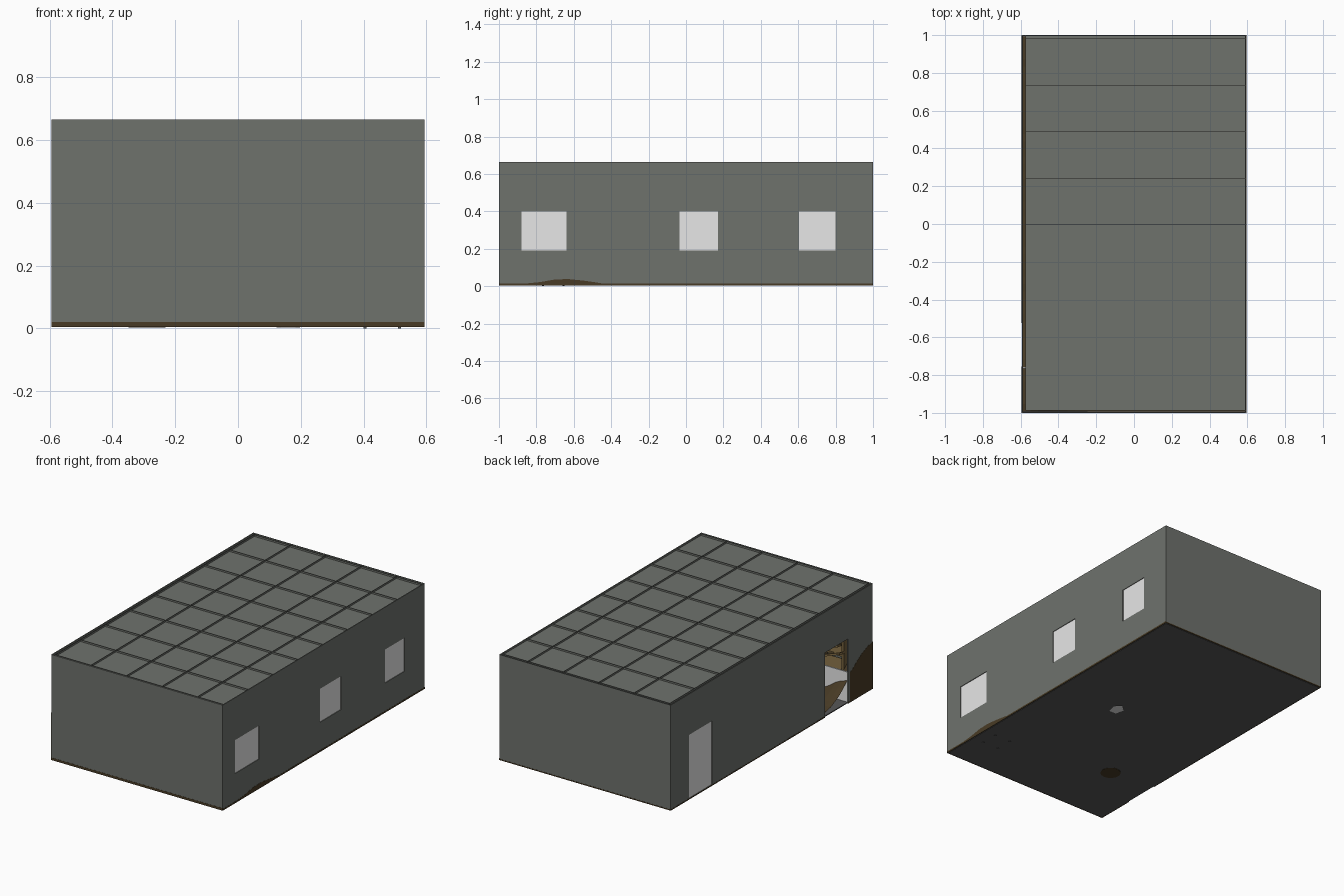
import bpy, bmesh, math, random
from mathutils import Vector, Matrix

if "Cube" in bpy.data.objects:
    bpy.data.objects.remove(bpy.data.objects["Cube"])
random.seed(4)

HX, HY, TOP = 0.594, 1.0, 0.665


def material(name, col):
    m = bpy.data.materials.new(name)
    m.diffuse_color = (*col, 1)
    m.use_nodes = True
    m.node_tree.nodes["Principled BSDF"].inputs["Base Color"].default_value = m.diffuse_color
    return m


GREY = material("concrete grey", (0.158, 0.168, 0.152))
FLOOR = material("dark floor grey", (0.095, 0.095, 0.095))
PALE = material("pale panel", (0.8, 0.8, 0.8))
DIRT = material("dirt brown", (0.066, 0.044, 0.019))
WOOD = material("old wood", (0.17, 0.115, 0.045))


def finish(name, bm, mat):
    me = bpy.data.meshes.new(name)
    bm.to_mesh(me)
    bm.free()
    ob = bpy.data.objects.new(name, me)
    bpy.context.collection.objects.link(ob)
    me.materials.append(mat)
    return ob


def add_box(bm, lo, hi):
    lo, hi = Vector(lo), Vector(hi)
    mtx = Matrix.Translation((lo + hi) / 2) @ Matrix.Diagonal((*(hi - lo), 1))
    bmesh.ops.create_cube(bm, size=1, matrix=mtx)


def box(name, lo, hi, mat):
    bm = bmesh.new()
    add_box(bm, lo, hi)
    return finish(name, bm, mat)


def side_wall(name, x0, x1, holes):
    """Long wall split into cells around rectangular openings."""
    ys = sorted({-HY, HY} | {v for h in holes for v in h[:2]})
    zs = sorted({0.006, TOP} | {v for h in holes for v in h[2:]})
    bm = bmesh.new()
    grid = {(i, j, k): bm.verts.new((x, y, z))
            for i, x in enumerate((x0, x1))
            for j, y in enumerate(ys) for k, z in enumerate(zs)}

    def solid(j, k):
        if not (0 <= j < len(ys) - 1 and 0 <= k < len(zs) - 1):
            return False
        cy, cz = (ys[j] + ys[j + 1]) / 2, (zs[k] + zs[k + 1]) / 2
        return not any(a < cy < b and c < cz < d for a, b, c, d in holes)

    for j in range(len(ys) - 1):
        for k in range(len(zs) - 1):
            if not solid(j, k):
                continue
            ring = [(j, k), (j + 1, k), (j + 1, k + 1), (j, k + 1)]
            for i in (0, 1):
                bm.faces.new([grid[(i, *r)] for r in ring])
            for e, (dj, dk) in enumerate(((0, -1), (1, 0), (0, 1), (-1, 0))):
                if not solid(j + dj, k + dk):
                    a, b = ring[e], ring[(e + 1) % 4]
                    bm.faces.new([grid[(0, *a)], grid[(0, *b)],
                                  grid[(1, *b)], grid[(1, *a)]])
    bmesh.ops.recalc_face_normals(bm, faces=bm.faces)
    return finish(name, bm, GREY)


# Walls with openings
T = 0.006
windows = [(-0.88, -0.64, 0.19, 0.40), (-0.035, 0.17, 0.19, 0.40), (0.605, 0.80, 0.19, 0.40)]
doors = [(-0.755, -0.525, 0.006, 0.41), (0.59, 0.82, 0.012, 0.41)]
side_wall("right_wall", HX - T, HX, windows)
side_wall("left_wall", -HX, -HX + T, doors)
for name, s in (("front_wall", -1), ("back_wall", 1)):
    ys = sorted((s * HY, s * (HY - T)))
    box(name, (-HX + T, ys[0], 0.006), (HX - T, ys[1], TOP), GREY)

# Pale window panes and the closed door
for n, (a, b, c, d) in enumerate(windows):
    box(f"window_{n + 1}", (HX - 0.008, a, c), (HX - 0.004, b, d), PALE)
a, b, c, d = doors[1]
box("closed_door", (-HX + 0.003, a, c), (-HX + 0.007, b, d), PALE)

# Ceiling slab, inset on the left and front, with thin raised tile ribs
CL, CF, CZ = -0.575, -0.988, 0.654
box("ceiling", (CL, CF, CZ - 0.006), (HX - T, HY - T, CZ), GREY)
bm = bmesh.new()
for i in range(5):
    x = CL + i * 0.246
    add_box(bm, (x, CF, CZ), (x + 0.002, HY - T, TOP))
for j in range(9):
    y = CF + j * 0.246
    add_box(bm, (CL, y, CZ), (HX - T, y + 0.002, TOP))
finish("ceiling_ribs", bm, GREY)

# Floor slab, stopping short at the open doorway
box("floor", (-HX + T, -HY + T, 0.004), (HX - T, HY - T, 0.010), FLOOR)


# Uneven dirt over the floor, heaped in the front left corner
def dirt_height(x, y):
    heap = 0.31 * math.exp(-((x + 0.59) / 0.16) ** 2 - ((y + 1.0) / 0.26) ** 2)
    bump = 0.03 * math.exp(-((x - 0.55) / 0.15) ** 2 - ((y + 0.65) / 0.13) ** 2)
    return 0.013 + heap + bump + random.uniform(0, 0.004)


bm = bmesh.new()
bmesh.ops.create_grid(bm, x_segments=30, y_segments=50, size=1)
for v in bm.verts:
    v.co.x *= HX - T - 0.001
    v.co.y *= HY - T - 0.001
    v.co.z = dirt_height(v.co.x, v.co.y)
finish("dirt_layer", bm, DIRT)

# Dirt band showing around the foot of the walls
E = 0.001
bm = bmesh.new()
add_box(bm, (-HX - E, -HY - E, 0.005), (HX + E, -HY + 0.003, 0.020))
add_box(bm, (-HX - E, HY - 0.003, 0.005), (HX + E, HY + E, 0.012))
add_box(bm, (HX - 0.003, -HY, 0.005), (HX + E, HY, 0.015))
add_box(bm, (-HX - E, -HY, 0.005), (-HX + 0.003, doors[0][0], 0.015))
add_box(bm, (-HX - E, doors[0][1], 0.005), (-HX + 0.003, HY, 0.012))
finish("dirt_band", bm, DIRT)


# Dirt breaking through the side walls
def dirt_plate(name, x, outline):
    bm = bmesh.new()
    f = bm.faces.new([bm.verts.new((x, y, z)) for y, z in outline])
    ext = bmesh.ops.extrude_face_region(bm, geom=[f])
    moved = [v for v in ext["geom"] if isinstance(v, bmesh.types.BMVert)]
    bmesh.ops.translate(bm, verts=moved, vec=(-math.copysign(0.004, x), 0, 0))
    bmesh.ops.recalc_face_normals(bm, faces=bm.faces)
    return finish(name, bm, DIRT)


dirt_plate("left_dirt_heap", -HX - E,
           [(-1, 0.006), (-1, 0.30), (-0.95, 0.29), (-0.89, 0.265), (-0.84, 0.235),
            (-0.80, 0.205), (-0.775, 0.195), (-0.775, 0.006)])
dirt_plate("right_dirt_heap", HX + E,
           [(-0.90, 0.01), (-0.78, 0.022), (-0.70, 0.036), (-0.63, 0.038),
            (-0.55, 0.03), (-0.48, 0.02), (-0.42, 0.01)])

# Broken door leaf swung inward
box("open_door", (-HX + T, -0.765, 0.012), (-0.38, -0.757, 0.20), PALE)

# Wooden shelf with slanted planks just inside the open doorway
bm = bmesh.new()
for x in (-0.52, -0.30):
    add_box(bm, (x, -0.97, 0.01), (x + 0.015, -0.82, 0.42))
for z in (0.14, 0.25, 0.36):
    add_box(bm, (-0.52, -0.97, z), (-0.285, -0.82, z + 0.014))
finish("shelf", bm, WOOD)
for n in range(4):
    p = box(f"plank_{n + 1}", (-0.13, -0.025, -0.006), (0.13, 0.025, 0.006), WOOD)
    p.location = (-0.40 + 0.03 * n, -0.80 + 0.01 * n, 0.24 + 0.05 * n)
    p.rotation_euler = (0.2, 0.35 - 0.12 * n, 0.2 * n)

# Table and chair by the right wall
bm = bmesh.new()
add_box(bm, (0.36, -0.62, 0.16), (0.56, -0.25, 0.175))
for x in (0.37, 0.535):
    for y in (-0.61, -0.275):
        add_box(bm, (x, y, 0.01), (x + 0.015, y + 0.015, 0.16))
finish("table", bm, WOOD)
bm = bmesh.new()
add_box(bm, (0.40, -0.77, 0.10), (0.52, -0.65, 0.112))
add_box(bm, (0.40, -0.77, 0.112), (0.52, -0.76, 0.22))
for x in (0.40, 0.51):
    for y in (-0.77, -0.66):
        add_box(bm, (x, y, 0.0), (x + 0.01, y + 0.01, 0.10))
finish("chair", bm, FLOOR)


# Patches poking out under the floor
def patch(name, x, y, rx, ry, z, sides, mat):
    bm = bmesh.new()
    mtx = Matrix.Translation((x, y, z)) @ Matrix.Diagonal((rx, ry, 1, 1))
    bmesh.ops.create_cone(bm, cap_ends=True, segments=sides, radius1=1, radius2=1,
                          depth=0.004, matrix=mtx)
    return finish(name, bm, mat)


patch("floor_stain", -0.29, -0.56, 0.06, 0.06, 0.0045, 14, DIRT)
patch("floor_shard", 0.16, 0.035, 0.04, 0.05, 0.0045, 5, PALE)
